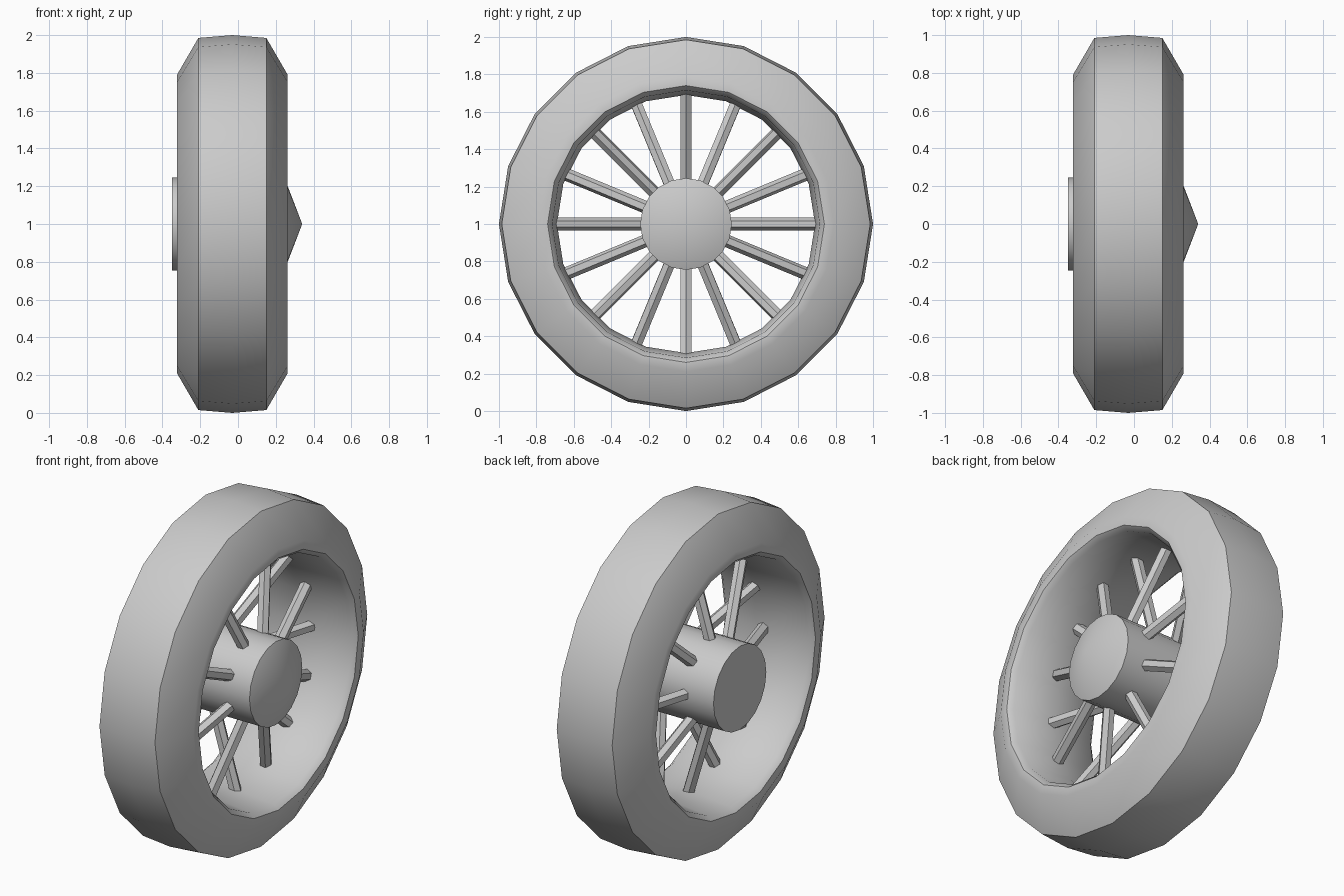
import bpy, math
from mathutils import Vector

cube = bpy.data.objects.get("Cube")
if cube:
    bpy.data.objects.remove(cube, do_unlink=True)

SIDES = 20
MID = -0.03                      # centre plane of the wheel along x
AXLE = Vector((0, 0, 1))

grey = bpy.data.materials.new("plain_grey")
grey.use_nodes = True
grey.diffuse_color = (0.6, 0.6, 0.6, 1)
grey.node_tree.nodes["Principled BSDF"].inputs["Base Color"].default_value = (0.6, 0.6, 0.6, 1)


def finish(obj, angle):
    obj.data.materials.append(grey)
    bpy.ops.object.select_all(action='DESELECT')
    obj.select_set(True)
    bpy.context.view_layer.objects.active = obj
    bpy.ops.object.shade_smooth_by_angle(angle=math.radians(angle))


def lathe(name, profile, closed, angle=35):
    """Spin (x, radius) points around the axle; zero radius makes a pole."""
    verts, rings, faces = [], [], []
    for x, r in profile:
        count = SIDES if r > 0 else 1
        rings.append([len(verts) + i for i in range(count)])
        for i in range(count):
            a = math.tau * i / SIDES
            verts.append(AXLE + Vector((x, r * math.sin(a), r * math.cos(a))))
    pairs = list(zip(rings, rings[1:]))
    if closed:
        pairs.append((rings[-1], rings[0]))
    for p, q in pairs:
        for i in range(SIDES):
            j = (i + 1) % SIDES
            quad = [p[i % len(p)], p[j % len(p)], q[j % len(q)], q[i % len(q)]]
            faces.append(list(dict.fromkeys(quad)))
    mesh = bpy.data.meshes.new(name)
    mesh.from_pydata(verts, [], faces)
    obj = bpy.data.objects.new(name, mesh)
    bpy.context.collection.objects.link(obj)
    # Consistent outward normals
    bpy.ops.object.select_all(action='DESELECT')
    obj.select_set(True)
    bpy.context.view_layer.objects.active = obj
    bpy.ops.object.mode_set(mode='EDIT')
    bpy.ops.mesh.select_all(action='SELECT')
    bpy.ops.mesh.normals_make_consistent(inside=False)
    bpy.ops.object.mode_set(mode='OBJECT')
    finish(obj, angle)
    return obj


# Tyre: half a section, mirrored about the centre plane
half = [(0.18, 0.985), (0.293, 0.79), (0.293, 0.74), (0.265, 0.715)]
section = [(MID, 1.0)] + [(MID + x, r) for x, r in half]
section += [(MID, 0.69)] + [(MID - x, r) for x, r in reversed(half)]
lathe("tyre", section, True, 48)

# Hub: flat at one end, shallow point at the other
lathe("hub", [(-0.35, 0), (-0.35, 0.245), (0.246, 0.245), (0.34, 0)], False)

# Spokes: two alternating rows leaning from the hub ends to the rim centre
for i in range(16):
    a = math.tau * i / 16
    out = Vector((0, math.sin(a), math.cos(a)))
    lean = 0.13 if i % 2 else -0.13
    rim_end = AXLE + out * 0.72 + Vector((MID + 0.02, 0, 0))
    hub_end = AXLE + out * 0.2 + Vector((MID + lean * 1.05, 0, 0))
    axis = rim_end - hub_end
    bpy.ops.mesh.primitive_cylinder_add(vertices=6, radius=0.034, depth=axis.length,
                                        location=(rim_end + hub_end) / 2)
    spoke = bpy.context.object
    spoke.name = f"spoke_{i + 1}"
    spoke.rotation_euler = axis.to_track_quat('Z', 'Y').to_euler()
    finish(spoke, 30)
